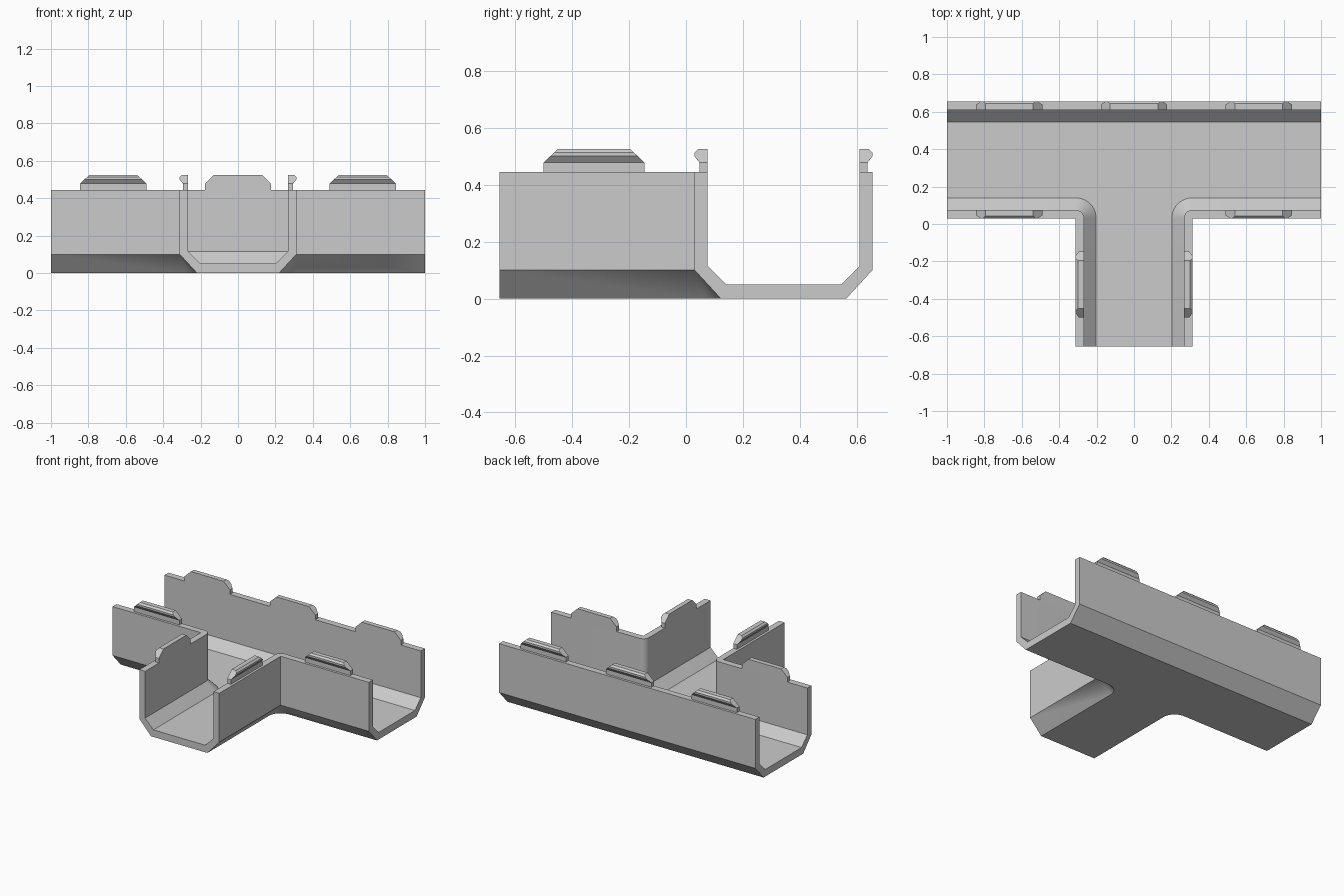
import bpy, bmesh
from math import cos, sin, radians
from mathutils import Vector

if "Cube" in bpy.data.objects:
    bpy.data.objects.remove(bpy.data.objects["Cube"])

# One grey plastic for everything
grey = bpy.data.materials.new("grey_plastic")
grey.use_nodes = True
colour = (0.6, 0.6, 0.6, 1)
grey.diffuse_color = colour
grey.node_tree.nodes["Principled BSDF"].inputs["Base Color"].default_value = colour

LENGTH, BACK, FRONT, BRANCH, TOP = 1.0, 0.655, 0.03, 0.312, 0.445
ARC_STEPS = 10


def finish(bm, name):
    bmesh.ops.remove_doubles(bm, verts=bm.verts, dist=1e-5)
    bmesh.ops.recalc_face_normals(bm, faces=bm.faces)
    mesh = bpy.data.meshes.new(name)
    bm.to_mesh(mesh)
    bm.free()
    mesh.materials.append(grey)
    obj = bpy.data.objects.new(name, mesh)
    bpy.context.collection.objects.link(obj)
    bpy.ops.object.select_all(action='DESELECT')
    obj.select_set(True)
    bpy.context.view_layer.objects.active = obj
    bpy.ops.object.shade_smooth_by_angle(angle=radians(30))
    return obj


def inward(angle):
    return Vector((cos(radians(angle)), sin(radians(angle)), 0))


# Wall section as (distance in from the outer face, height), floor top to underside
section = [(0.11, 0.05), (0.045, 0.115), (0.045, TOP), (0, TOP), (0, 0.1), (0.092, 0)]

# Wall paths as (x, y, inward angle), counterclockwise, turning round each inner corner
turn = [90 * i / ARC_STEPS for i in range(ARC_STEPS + 1)]
back_path = [(LENGTH, BACK, 270), (-LENGTH, BACK, 270)]
left_path = ([(-LENGTH, FRONT, 90)] + [(-BRANCH, FRONT, 90 - a) for a in turn]
             + [(-BRANCH, -BACK, 0)])
right_path = ([(BRANCH, -BACK, 180)] + [(BRANCH, FRONT, 180 - a) for a in turn]
              + [(LENGTH, FRONT, 90)])

# Channel: three swept walls, floor faces and open-end rims
bm = bmesh.new()
walls = []
for path in (back_path, left_path, right_path):
    rings = []
    for x, y, angle in path:
        n = inward(angle)
        rings.append([bm.verts.new(Vector((x, y, z)) + n * d) for d, z in section])
    for a, b in zip(rings, rings[1:]):
        for i in range(len(section) - 1):
            bm.faces.new((a[i], a[i + 1], b[i + 1], b[i]))
    walls.append(rings)
for end in (0, -1):
    bm.faces.new([ring[end] for rings in walls for ring in rings])
for i in range(3):
    bm.faces.new(walls[i][-1] + walls[(i + 1) % 3][0][::-1])
finish(bm, "tee_channel")

# Clip section: narrow stem, then a head with a rounded outer lip
STEM = 0.478
stem = [(0.045, TOP), (0.045, STEM), (0.017, STEM), (0.017, TOP)]
head = [(0.045, STEM), (0.045, 0.525), (0.012, 0.525), (0, 0.513), (0, 0.5), (0.017, STEM)]


def clip(name, x, y, angle):
    """Clip on top of a wall, its head tapering towards both ends."""
    bm = bmesh.new()
    n = inward(angle)
    along = inward(angle - 90)
    for part, skipped in ((stem, 1), (head, len(head) - 1)):
        ends = []
        for side in (-1, 1):
            ring = []
            for d, z in part:
                half = 0.177 - max(0, z - STEM) * 1.05
                ring.append(bm.verts.new(Vector((x, y, z)) + n * d + along * side * half))
            bm.faces.new(ring)
            ends.append(ring)
        a, b = ends
        for i in range(len(part)):
            if i != skipped:
                j = (i + 1) % len(part)
                bm.faces.new((a[i], a[j], b[j], b[i]))
    finish(bm, name)


for label, x in (("right", -0.667), ("middle", 0), ("left", 0.667)):
    clip("back_clip_" + label, x, BACK, 270)
for label, s in (("right", -1), ("left", 1)):
    clip("front_clip_" + label, s * 0.667, FRONT, 90)
    clip("branch_clip_" + label, s * BRANCH, -0.323, 90 + s * 90)
